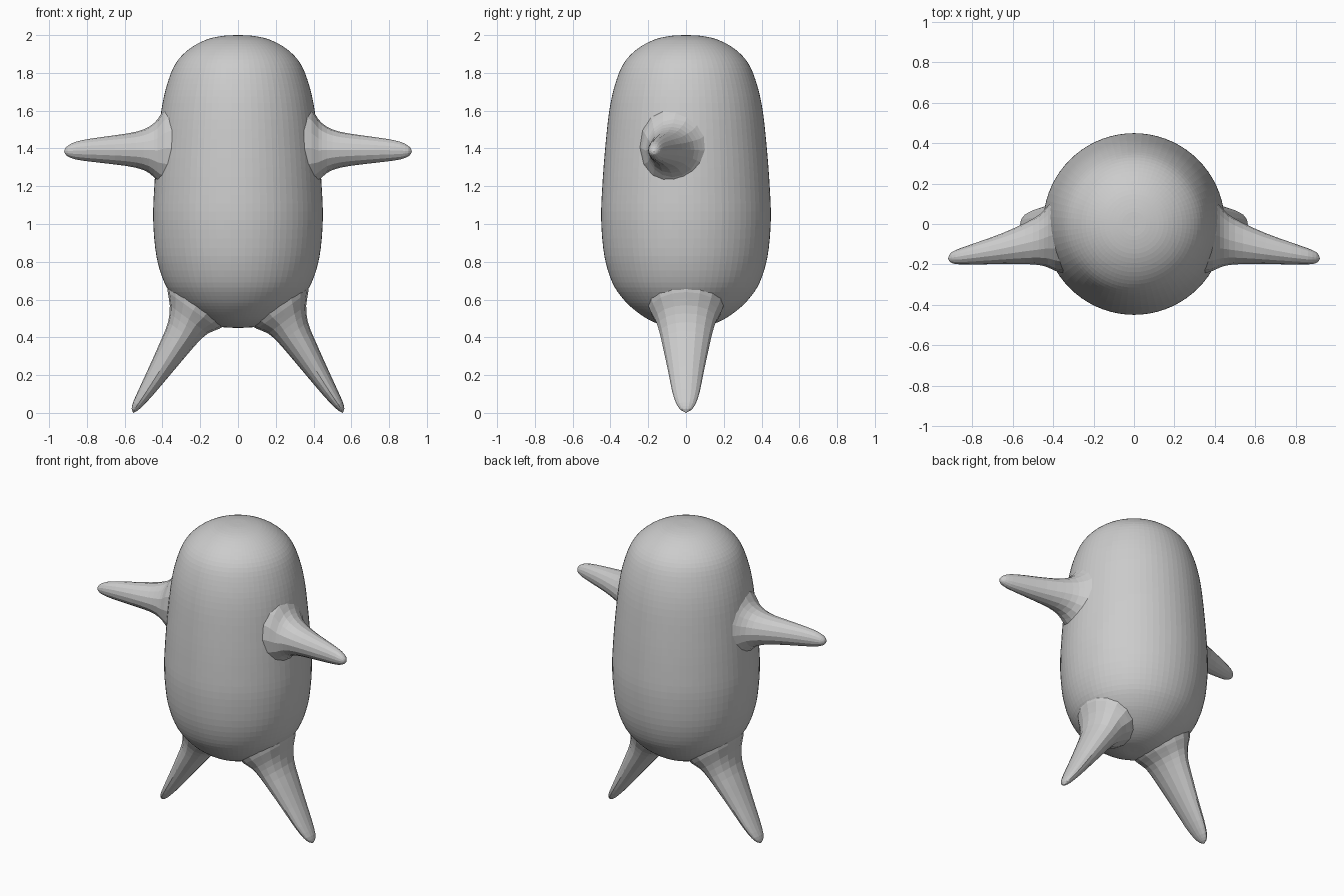
import bpy, bmesh, math
from mathutils import Vector

if "Cube" in bpy.data.objects:
    bpy.data.objects.remove(bpy.data.objects["Cube"])

grey = bpy.data.materials.new("plain grey")
grey.diffuse_color = (0.6, 0.6, 0.6, 1)
grey.use_nodes = True
grey.node_tree.nodes["Principled BSDF"].inputs["Base Color"].default_value = grey.diffuse_color


def smooth_path(pts, steps):
    """Catmull-Rom interpolation of equal-length tuples."""
    p = [Vector(q) for q in pts]
    p = [2 * p[0] - p[1]] + p + [2 * p[-1] - p[-2]]
    out = []
    for a, b, c, d in zip(p, p[1:], p[2:], p[3:]):
        for i in range(steps):
            t = i / steps
            out.append(0.5 * (2 * b + (c - a) * t + (2 * a - 5 * b + 4 * c - d) * t * t
                              + (3 * b - a - 3 * c + d) * t ** 3))
    return out + [p[-2]]


def loft(name, sections, segs, start=None, end=None):
    """Skin elliptical sections (centre, half axis u, half axis v), with optional end points."""
    bm = bmesh.new()
    rings = []
    for c, u, v in sections:
        rings.append([bm.verts.new(c + u * math.cos(a) + v * math.sin(a))
                      for a in (2 * math.pi * i / segs for i in range(segs))])
    for r, q in zip(rings, rings[1:]):
        for i in range(segs):
            j = (i + 1) % segs
            bm.faces.new((r[i], r[j], q[j], q[i]))
    for tip, ring in ((start, rings[0]), (end, rings[-1])):
        if tip is None:
            bm.faces.new(ring)
        else:
            t = bm.verts.new(tip)
            for i in range(segs):
                bm.faces.new((ring[i], ring[(i + 1) % segs], t))
    bmesh.ops.recalc_face_normals(bm, faces=bm.faces)
    me = bpy.data.meshes.new(name)
    bm.to_mesh(me)
    bm.free()
    me.materials.append(grey)
    ob = bpy.data.objects.new(name, me)
    bpy.context.collection.objects.link(ob)
    return ob


# Body: rounded capsule, (radius, height)
profile = [(0, 0.45), (0.09, 0.455), (0.18, 0.485), (0.26, 0.535), (0.33, 0.60), (0.39, 0.69),
           (0.432, 0.83), (0.449, 1.02), (0.443, 1.2), (0.428, 1.4), (0.406, 1.6), (0.375, 1.74),
           (0.33, 1.85), (0.26, 1.925), (0.17, 1.975), (0.08, 1.996), (0, 2.0)]
path = smooth_path(profile, 4)
body = [(Vector((0, 0, z)), Vector((r, 0, 0)), Vector((0, r, 0))) for r, z in path[1:-1]]
loft("body", body, 72, Vector((0, 0, 0.45)), Vector((0, 0, 2.0)))

# Arms: x, y range, z range
arm = [(0.33, -0.25, 0.14, 1.15, 1.66), (0.39, -0.232, 0.125, 1.19, 1.61),
       (0.425, -0.215, 0.09, 1.225, 1.555), (0.47, -0.203, 0.045, 1.27, 1.515),
       (0.54, -0.198, 0.005, 1.298, 1.488), (0.65, -0.198, -0.045, 1.315, 1.47),
       (0.78, -0.2, -0.092, 1.33, 1.452), (0.86, -0.2, -0.12, 1.342, 1.435),
       (0.9, -0.194, -0.138, 1.357, 1.415), (0.915, -0.182, -0.155, 1.37, 1.4)]
# Legs: outer x, z, inner x, z, half depth
leg = [(0.37, 0.72, 0.04, 0.48, 0.21), (0.372, 0.64, 0.10, 0.445, 0.19),
       (0.361, 0.57, 0.16, 0.42, 0.163), (0.37, 0.48, 0.215, 0.37, 0.14),
       (0.41, 0.38, 0.28, 0.295, 0.12), (0.47, 0.245, 0.36, 0.20, 0.095),
       (0.525, 0.125, 0.445, 0.10, 0.073), (0.556, 0.055, 0.505, 0.035, 0.05),
       (0.563, 0.022, 0.535, 0.01, 0.028)]
for side, s in (("left", 1), ("right", -1)):
    rings = [(Vector((s * x, (y0 + y1) / 2, (z0 + z1) / 2)), Vector((0, (y1 - y0) / 2, 0)),
              Vector((0, 0, (z1 - z0) / 2))) for x, y0, y1, z0, z1 in smooth_path(arm, 2)]
    loft(side + "_arm", rings, 16, None, Vector((s * 0.92, -0.17, 1.385)))
    rings = [(Vector((s * (xo + xi) / 2, 0, (zo + zi) / 2)),
              Vector((s * (xo - xi) / 2, 0, (zo - zi) / 2)), Vector((0, h, 0)))
             for xo, zo, xi, zi, h in smooth_path(leg, 2)]
    loft(side + "_leg", rings, 16, None, Vector((s * 0.556, 0, 0)))
